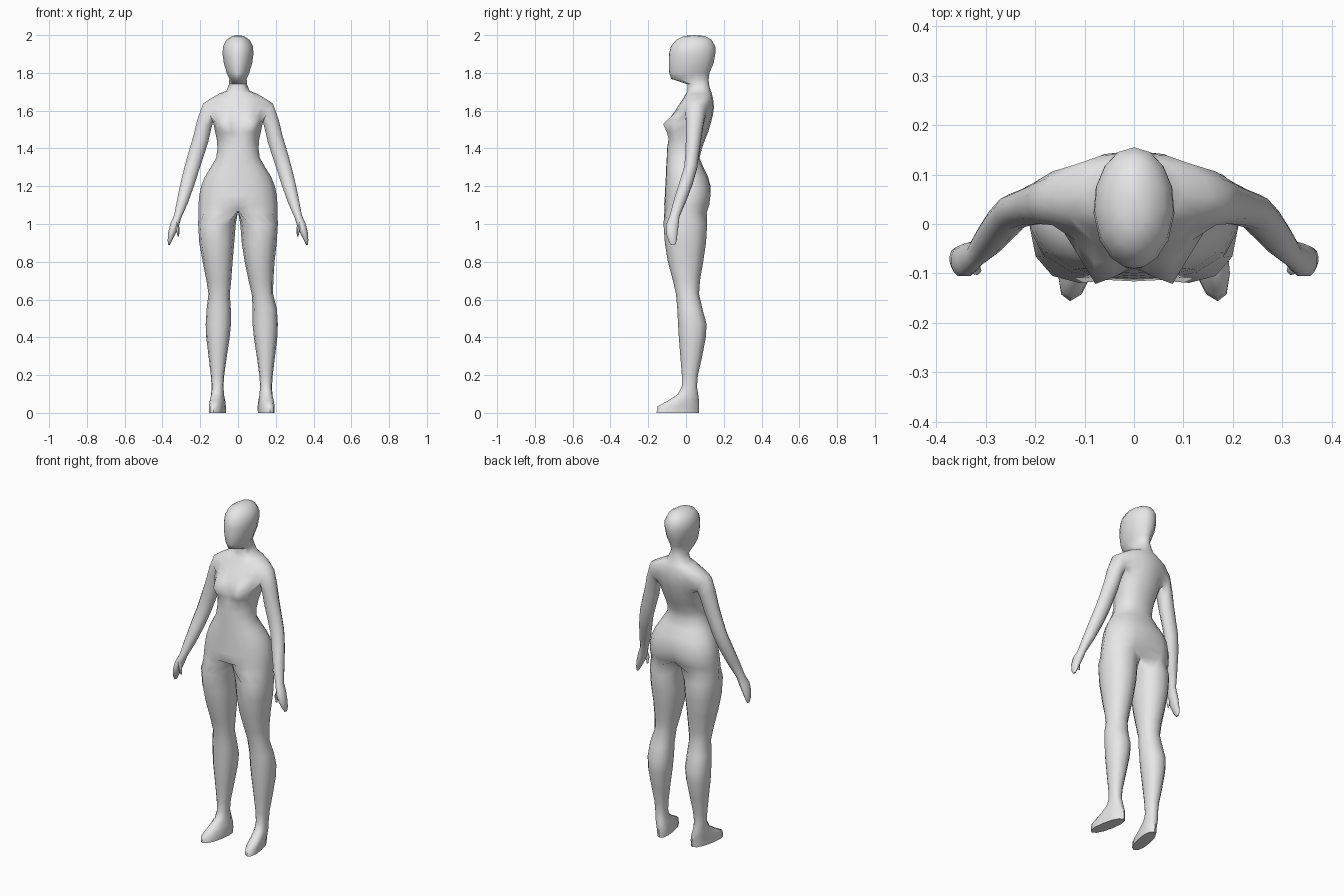
import bpy, bmesh, math

bm = bmesh.new()
ARC = [math.radians(a) for a in (0, 14, 34, 58, 85, 110, 134, 157, 180)]


def spow(v, p):
    return math.copysign(abs(v) ** p, v)


def bump(x, z, cx, cz, rx, rz):
    return math.exp(-((x - cx) / rx) ** 2 - ((z - cz) / rz) ** 2)


def bridge(a, b, closed=True, skip=()):
    n = len(a)
    for i in range(n if closed else n - 1):
        if i not in skip:
            j = (i + 1) % n
            bm.faces.new((a[i], a[j], b[j], b[i]))


# Torso, neck and head: half rings from front centre to back centre
# (z, half width, front y, back y)
rows = [
    (1.06, .210, -.118, .118), (1.10, .210, -.116, .132), (1.15, .206, -.112, .138),
    (1.20, .196, -.110, .134), (1.25, .176, -.107, .117), (1.30, .145, -.105, .092),
    (1.35, .116, -.102, .072), (1.40, .109, -.100, .084), (1.45, .113, -.092, .102),
    (1.485, .121, -.086, .117), (1.53, .130, -.080, .130), (1.57, .134, -.068, .141),
    (1.615, .140, -.048, .148), (1.66, .152, -.018, .144), (1.69, .100, .000, .137),
    (1.705, .062, .008, .131), (1.74, .048, .008, .121),
    (1.768, .046, -.078, .120), (1.80, .060, -.089, .124), (1.85, .075, -.091, .146),
    (1.90, .082, -.090, .155), (1.94, .080, -.080, .155), (1.975, .062, -.052, .135),
    (1.995, .030, -.012, .100)]
ARM_ROWS = range(10, 13)          # rows opened up for the arm
rings = []
for z, hw, yf, yb in rows:
    head = z > 1.75
    p = 1.0 if head else .88
    yc, ry = (yf + yb) / 2, (yb - yf) / 2
    ring = []
    for i, a in enumerate(ARC):
        x = hw * spow(math.sin(a), p) if 0 < i < 8 else 0
        y = yc - ry * spow(math.cos(a), p)
        zz = z
        if not head and i < 4:    # bust
            y -= .058 * bump(x, z, .075, 1.525, .045, .05)
        if i == 8:                # cleft between the buttocks
            y -= .025 * bump(0, z, 0, 1.12, 1, .06)
        if z == 1.06 and i in (0, 8):   # crotch line tucks under
            y, zz = (-.06 if i == 0 else .06), 1.072
        ring.append(bm.verts.new((x, y, zz)))
    rings.append(ring)
for r in range(len(rings) - 1):
    bridge(rings[r], rings[r + 1], False, (3, 4, 5) if r in ARM_ROWS else ())
crown = bm.verts.new((0, .045, 2.0))
for i in range(8):
    bm.faces.new((rings[-1][i], rings[-1][i + 1], crown))

# Leg and foot: (z, inner x, outer x, front y, back y, toe-out skew)
leg = [
    (1.00, .012, .211, -.119, .112, 0), (.90, .020, .205, -.112, .106, 0),
    (.80, .032, .190, -.096, .091, 0), (.70, .046, .177, -.069, .074, 0),
    (.63, .058, .171, -.053, .069, 0), (.55, .058, .186, -.046, .087, 0),
    (.47, .057, .191, -.042, .109, 0), (.40, .064, .188, -.038, .105, 0),
    (.30, .079, .176, -.030, .086, 0), (.20, .093, .164, -.022, .063, 0),
    (.14, .097, .160, -.022, .058, 0), (.10, .094, .162, -.042, .064, .1),
    (.065, .091, .166, -.095, .069, .18), (.035, .090, .168, -.150, .070, .18),
    (0, .091, .167, -.156, .068, .18)]
last = rings[0] + [bm.verts.new((0, y, 1.066)) for y in (.03, 0, -.03)]
for z, x0, x1, y0, y1, skew in leg:
    cx, hw, yc, ry = (x0 + x1) / 2, (x1 - x0) / 2, (y0 + y1) / 2, (y1 - y0) / 2
    ring = []
    for i in range(12):
        a = math.radians(-30 + 30 * i)
        y = yc - ry * spow(math.cos(a), .9)
        ring.append(bm.verts.new((cx + hw * spow(math.sin(a), .9) - skew * (y - yc), y, z)))
    bridge(last, ring)
    last = ring
bm.faces.new(last)


# Arm and hand: (x, y, z, half width, half depth, tilt in degrees)
def arm_ring(x, y, z, hw, hd, tilt, n=12):
    t = math.radians(tilt)
    out = []
    for i in range(n):
        a = math.radians(-45 + 360 / n * i)
        u = hw * math.cos(a)
        out.append(bm.verts.new((x + u * math.cos(t), y + hd * math.sin(a), z + u * math.sin(t))))
    return out


lo, hi = ARM_ROWS[0], ARM_ROWS[-1] + 1
last = ([rings[hi][i] for i in (3, 4, 5, 6)] + [rings[r][6] for r in (hi - 1, hi - 2)]
        + [rings[lo][i] for i in (6, 5, 4, 3)] + [rings[r][3] for r in (lo + 1, lo + 2)])
for spec in [
        (.158, .052, 1.590, .056, .056, 60), (.178, .046, 1.530, .047, .048, 38),
        (.197, .040, 1.450, .044, .042, 22), (.220, .033, 1.375, .043, .037, 18),
        (.243, .025, 1.300, .041, .036, 18), (.267, .000, 1.215, .038, .037, 18),
        (.294, -.033, 1.120, .031, .034, 18), (.319, -.061, 1.040, .021, .027, 18),
        (.336, -.072, .995, .024, .034, 18), (.351, -.075, .950, .020, .031, 16),
        (.362, -.071, .910, .011, .022, 10), (.365, -.068, .889, .004, .011, 0)]:
    ring = arm_ring(*spec)
    bridge(last, ring)
    last = ring
bm.faces.new(last)

# Thumb
last = None
for spec in [(.330, -.088, 1.010, .012, .013, 10), (.319, -.092, .975, .011, .012, 0),
             (.316, -.086, .935, .004, .005, 0)]:
    ring = arm_ring(*spec, n=6)
    if last:
        bridge(last, ring)
    else:
        bm.faces.new(ring)
    last = ring
bm.faces.new(last)

# Mirror to the other side, then lean the stance slightly sideways
bmesh.ops.mirror(bm, geom=bm.verts[:] + bm.edges[:] + bm.faces[:], axis='X', merge_dist=.0005)
bmesh.ops.remove_doubles(bm, verts=bm.verts[:], dist=.0003)
for v in bm.verts:
    v.co.x += .02 * min(1, max(0, (.85 - v.co.z) / .3))
bmesh.ops.recalc_face_normals(bm, faces=bm.faces[:])

mesh = bpy.data.meshes.new("body")
bm.to_mesh(mesh)
bm.free()
body = bpy.data.objects.new("body", mesh)
bpy.context.collection.objects.link(body)
grey = bpy.data.materials.new("light grey")
grey.diffuse_color = (.8, .8, .8, 1)
mesh.materials.append(grey)
bpy.context.view_layer.objects.active = body
body.select_set(True)
bpy.ops.object.shade_smooth_by_angle(angle=math.radians(60))
